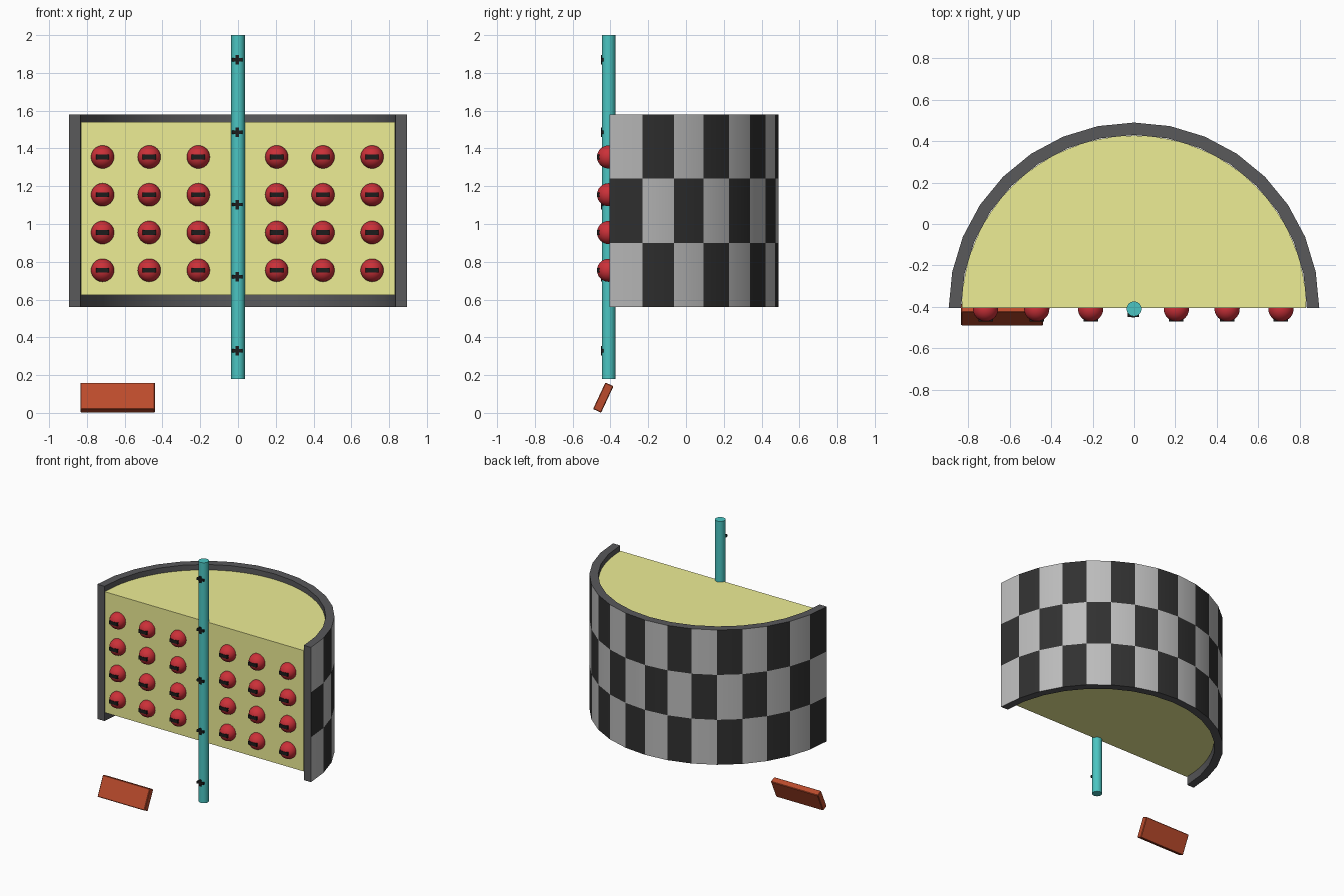
import bpy, bmesh
from math import pi, sin, cos, radians

if "Cube" in bpy.data.objects:
    bpy.data.objects.remove(bpy.data.objects["Cube"])


def material(name, rgb):
    m = bpy.data.materials.new(name)
    m.diffuse_color = (*rgb, 1)
    m.use_nodes = True
    m.node_tree.nodes["Principled BSDF"].inputs["Base Color"].default_value = m.diffuse_color
    return m


LIGHT = material("light_grey", (0.5, 0.5, 0.5))
DARK = material("dark_grey", (0.03, 0.03, 0.03))
RIM = material("rim_grey", (0.1, 0.1, 0.105))
YELLOW = material("yellow", (0.85, 0.85, 0.3))
TEAL = material("teal", (0.07, 0.56, 0.54))
RED = material("red", (0.6, 0.03, 0.04))
BRICK = material("brick", (0.5, 0.07, 0.025))
BLACK = material("black", (0.012, 0.012, 0.012))
FRONT = -0.405


def finish(name, bm, mats, smooth=True):
    bmesh.ops.recalc_face_normals(bm, faces=bm.faces)
    me = bpy.data.meshes.new(name)
    bm.to_mesh(me)
    bm.free()
    for m in mats:
        me.materials.append(m)
    ob = bpy.data.objects.new(name, me)
    bpy.context.collection.objects.link(ob)
    if smooth:
        bpy.ops.object.select_all(action='DESELECT')
        ob.select_set(True)
        bpy.context.view_layer.objects.active = ob
        bpy.ops.object.shade_smooth_by_angle(angle=radians(35))
    return ob


def add_box(bm, centre, size):
    vs = bmesh.ops.create_cube(bm, size=1)["verts"]
    bmesh.ops.scale(bm, vec=size, verts=vs)
    bmesh.ops.translate(bm, vec=centre, verts=vs)


# Half-round shell: chequered outside, plain rim and inside
def make_shell(cols=16, rows=3, r_out=0.895, r_in=0.835, z0=0.56, z1=1.58):
    bm = bmesh.new()

    def grid(r):
        return [[bm.verts.new((r * cos(pi * i / cols), FRONT + r * sin(pi * i / cols),
                               z0 + (z1 - z0) * j / rows))
                 for j in range(rows + 1)] for i in range(cols + 1)]

    out, inn = grid(r_out), grid(r_in)
    for i in range(cols):
        for j in range(rows):
            f = bm.faces.new((out[i][j], out[i + 1][j], out[i + 1][j + 1], out[i][j + 1]))
            f.material_index = (i + j) % 2
            f = bm.faces.new((inn[i][j], inn[i][j + 1], inn[i + 1][j + 1], inn[i + 1][j]))
            f.material_index = 2
        for j in (0, rows):
            f = bm.faces.new((out[i][j], out[i + 1][j], inn[i + 1][j], inn[i][j]))
            f.material_index = 2
    for i in (0, cols):
        for j in range(rows):
            f = bm.faces.new((out[i][j], out[i][j + 1], inn[i][j + 1], inn[i][j]))
            f.material_index = 2
    finish("chequered_shell", bm, [LIGHT, DARK, RIM])


make_shell()

# Solid half-cylinder core
bm = bmesh.new()
ring = [bm.verts.new((0.832 * cos(pi * i / 32), FRONT + 0.832 * sin(pi * i / 32), 0.625))
        for i in range(33)]
base = bm.faces.new(ring)
ext = bmesh.ops.extrude_face_region(bm, geom=[base])["geom"]
bmesh.ops.translate(bm, vec=(0, 0, 0.915),
                    verts=[g for g in ext if isinstance(g, bmesh.types.BMVert)])
if not base.is_valid or len(bm.faces) < 35:
    bm.faces.new(ring)
finish("core", bm, [YELLOW])

# Upright rod
bm = bmesh.new()
bmesh.ops.create_cone(bm, cap_ends=True, segments=32, radius1=0.036, radius2=0.036, depth=1.82)
bmesh.ops.translate(bm, vec=(0, -0.41, 1.09), verts=bm.verts)
finish("rod", bm, [TEAL])

# Plus marks on the rod
bm = bmesh.new()
for z in (0.33, 0.72, 1.103, 1.485, 1.87):
    add_box(bm, (-0.003, -0.44, z), (0.056, 0.02, 0.018))
    add_box(bm, (-0.003, -0.44, z), (0.018, 0.021, 0.05))
finish("plus_marks", bm, [BLACK], smooth=False)

# Charge balls and their minus bars
balls, bars = bmesh.new(), bmesh.new()
for x in (-0.717, -0.47, -0.21, 0.205, 0.45, 0.71):
    for z in (0.755, 0.955, 1.155, 1.355):
        vs = bmesh.ops.create_uvsphere(balls, u_segments=32, v_segments=16, radius=0.061)["verts"]
        bmesh.ops.translate(balls, vec=(x, -0.41, z), verts=vs)
        add_box(bars, (x, -0.453, z), (0.07, 0.038, 0.025))
finish("balls", balls, [RED])
finish("minus_bars", bars, [BLACK], smooth=False)

# Tilted plate at the lower left
bm = bmesh.new()
add_box(bm, (0, 0, 0), (0.395, 0.047, 0.155))
bmesh.ops.bevel(bm, geom=bm.edges[:], offset=0.004, segments=1, affect='EDGES')
plate = finish("tilted_plate", bm, [BRICK], smooth=False)
plate.location = (-0.637, -0.438, 0.081)
plate.rotation_euler = (radians(-25), 0, 0)
